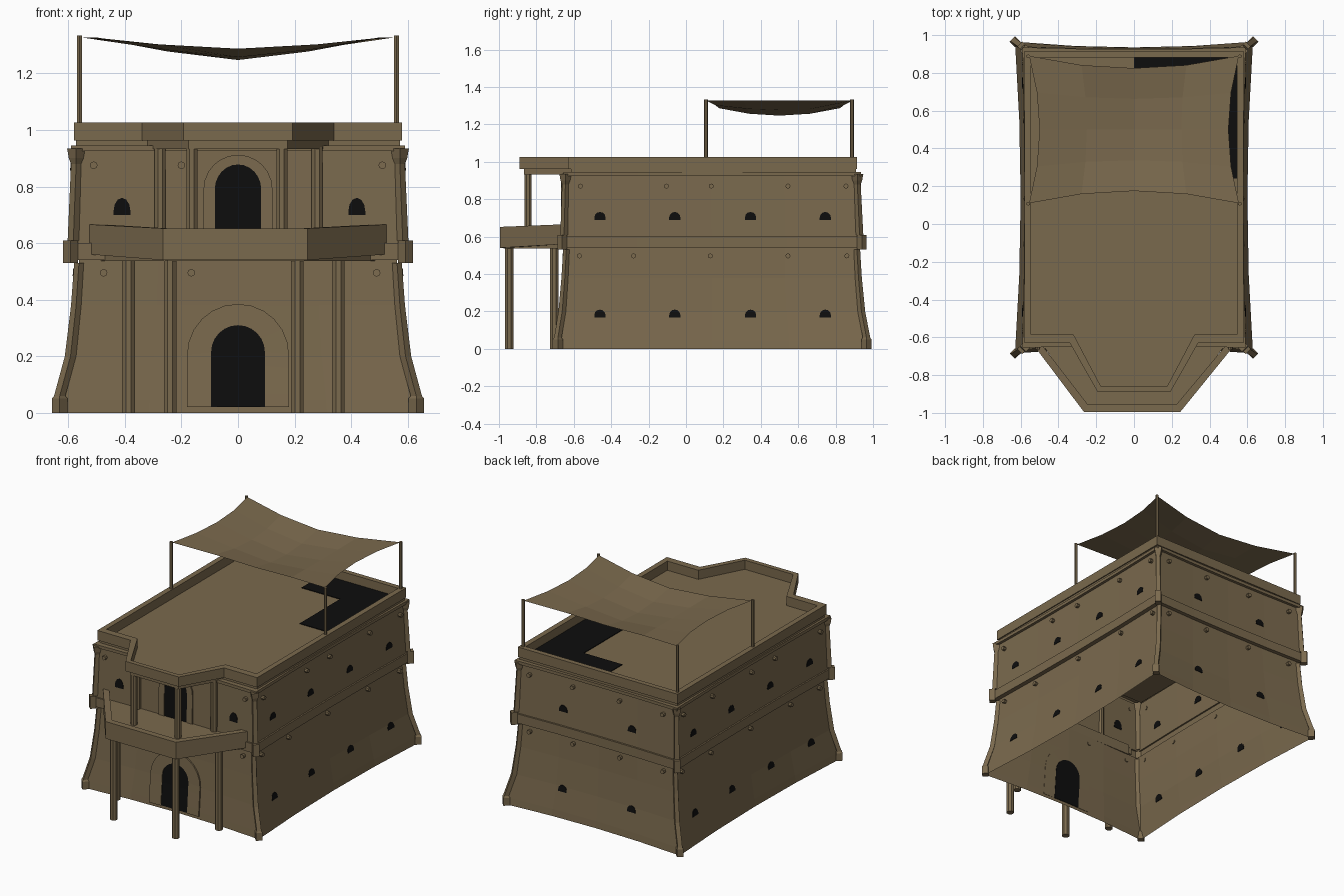
import bpy, bmesh, math

if "Cube" in bpy.data.objects:
    bpy.data.objects.remove(bpy.data.objects["Cube"])


def material(name, rgb):
    m = bpy.data.materials.new(name)
    m.diffuse_color = (*rgb, 1)
    m.use_nodes = True
    m.node_tree.nodes["Principled BSDF"].inputs["Base Color"].default_value = m.diffuse_color
    return m


TAN = material("tan plaster", (0.195, 0.142, 0.075))
BLACK = material("dark opening", (0.004, 0.004, 0.004))


def make(name, verts, faces, mat=TAN, fix=True):
    me = bpy.data.meshes.new(name)
    bm = bmesh.new()
    vs = [bm.verts.new(v) for v in verts]
    for f in faces:
        bm.faces.new([vs[i] for i in f])
    if fix:
        bmesh.ops.recalc_face_normals(bm, faces=bm.faces[:])
    bm.to_mesh(me)
    bm.free()
    ob = bpy.data.objects.new(name, me)
    me.materials.append(mat)
    bpy.context.collection.objects.link(ob)
    return ob


def loft(name, rings, mat=TAN, caps=True):
    n = len(rings[0])
    verts = [p for r in rings for p in r]
    faces = [(k * n + i, k * n + (i + 1) % n, (k + 1) * n + (i + 1) % n, (k + 1) * n + i)
             for k in range(len(rings) - 1) for i in range(n)]
    if caps:
        faces += [tuple(range(n))[::-1], tuple(range((len(rings) - 1) * n, len(rings) * n))]
    return make(name, verts, faces, mat)


def prism(name, pts, z0, z1, mat=TAN):
    return loft(name, [[(x, y, z) for x, y in pts] for z in (z0, z1)], mat)


def band(name, a, b, closed=False, mat=TAN):
    """Solid strip; a and b are paths of (low point, high point) pairs."""
    n = len(a)
    verts = [p for i in range(n) for p in (a[i][0], a[i][1], b[i][1], b[i][0])]
    faces = []
    for i in range(n if closed else n - 1):
        j = (i + 1) % n
        faces += [(4 * i + k, 4 * i + (k + 1) % 4, 4 * j + (k + 1) % 4, 4 * j + k) for k in range(4)]
    if not closed:
        faces += [(0, 1, 2, 3), tuple(4 * n - 4 + k for k in range(4))]
    return make(name, verts, faces, mat)


# Wall profile: z, half width, front y, back y, inward bow at mid wall
PROFILE = [
    (0.0, .63, -.685, .965, .03), (.045, .622, -.68, .96, .028), (.2, .592, -.662, .938, .022),
    (.38, .572, -.648, .922, .016), (.54, .562, -.64, .914, .012),
    (.54, .592, -.662, .94, .012), (.6, .592, -.662, .94, .012),
    (.6, .582, -.652, .928, .012), (.925, .572, -.645, .916, .01),
    (.925, .59, -.655, .935, .01), (.945, .59, -.655, .935, .01), (.945, .565, -.62, .9, 0)]


def bow(t):
    t = abs(t)
    return 1 - .5 * t if t < .5 else 1.5 * (1 - t)


def on_row(row, side, t, off=0):
    z, hx, y0, y1, b = row
    d = b * bow(t) - off
    ym = (y0 + y1) / 2 + t * (y1 - y0) / 2
    return {"front": (t * hx, y0 + d, z), "back": (t * hx, y1 - d, z),
            "right": (hx - d, ym, z), "left": (d - hx, ym, z)}[side]


def on_wall(side, u, z, off=0):
    """Point on the flared wall at horizontal position u and height z."""
    for a, c in zip(PROFILE, PROFILE[1:]):
        if c[0] > a[0] and a[0] <= z <= c[0]:
            f = (z - a[0]) / (c[0] - a[0])
            row = [p + (q - p) * f for p, q in zip(a, c)]
            break
    if side in ("front", "back"):
        t = u / row[1]
    else:
        t = (u - (row[2] + row[3]) / 2) / ((row[3] - row[2]) / 2)
    return on_row(row, side, t, off)


# Flared walls, open underneath
NODES = (-1, -.5, 0, .5)
rings = []
for r in PROFILE:
    rings.append([on_row(r, "front", t) for t in NODES] + [on_row(r, "right", t) for t in NODES]
                 + [on_row(r, "back", -t) for t in NODES] + [on_row(r, "left", -t) for t in NODES])
loft("walls", rings, caps=False)

# Corner posts with foot, middle block and cap
POST = [(0, 0, .028), (.05, 0, .028), (.06, 0, .02), (.2, 2, .02), (.38, 3, .018), (.53, 4, .017),
        (.53, 5, .026), (.61, 5, .026), (.61, 7, .02), (.88, 8, .018), (.9, 8, .026), (.935, 8, .032)]
for sx in (-1, 1):
    for back in (0, 1):
        rs = []
        for z, k, r in POST:
            cx, cy = PROFILE[k][1] * sx, PROFILE[k][2 + back]
            rs.append([(cx + r * c, cy + r * s, z) for c, s in ((1, 0), (0, 1), (-1, 0), (0, -1))])
        loft("corner_post", rs)

# Roof slab with projecting bay, and parapet
def outline(hx, yb, yf, bx, ex, ey):
    half = [(hx, yb), (hx, yf), (bx, yf), (ex, ey)]
    return half + [(-x, y) for x, y in reversed(half)]


prism("roof_slab", outline(.573, .908, -.615, .32, .175, -.865), .932, .966)
outer, inner = outline(.58, .915, -.63, .34, .192, -.89), outline(.545, .882, -.585, .32, .175, -.86)
tall = lambda pts, z0, z1: [((x, y, z0), (x, y, z1)) for x, y in pts]
band("parapet", tall(outer, .962, 1.026), tall(inner, .962, 1.026), closed=True)

# L-shaped stair opening in the roof
prism("stair_opening", [(0, .66), (.28, .66), (.28, .24), (.545, .24), (.545, .882), (0, .882)],
      .964, .97, BLACK)

# Balcony floor, lower fascia and rail
prism("balcony_floor", [(-.49, -.63), (-.25, -.975), (.235, -.975), (.49, -.63)], .537, .605)
rail_out = [(-.525, -.65), (-.265, -.995), (.245, -.995), (.525, -.65)]
rail_in = [(-.48, -.65), (-.245, -.955), (.225, -.955), (.48, -.65)]
tops = (.666, .652, .652, .666)
lows = (.56, .54, .54, .56)
rail = lambda pts: [((x, y, lo), (x, y, hi)) for (x, y), lo, hi in zip(pts, lows, tops)]
band("balcony_rail", rail(rail_out), rail(rail_in))


# Columns under the balcony and under the roof bay
def column(name, x, y, z0, z1, r, n=8):
    prism(name, [(x + r * math.cos((i + .5) * 2 * math.pi / n), y + r * math.sin((i + .5) * 2 * math.pi / n))
                 for i in range(n)], z0, z1)


for x, y in ((-.387, -.705), (-.24, -.945), (.21, -.945), (.355, -.705)):
    column("balcony_column", x, y, 0, .545, .024)
for x, y in ((-.275, -.65), (-.163, -.845), (.155, -.845), (.28, -.65)):
    column("bay_column", x, y, .6, .94, .021)


# Arched doors with surrounds
def arch(w, z0, zs, zt):
    half = [(-w, z0 + (zs - z0) * i / 4) for i in range(4)]
    half += [(-w * math.cos(a), zs + (zt - zs) * math.sin(a)) for a in [i * math.pi / 12 for i in range(7)]]
    return half


def wall_path(pts, lo, hi):
    return [(on_wall("front", x, z, lo), on_wall("front", x, z, hi)) for x, z in pts]


for door, trim in (((.095, .02, .215, .31), (.18, .02, .205, .385)),
                   ((.082, .605, .79, .878), (.122, .605, .79, .912))):
    d, t = arch(*door), arch(*trim)
    mirror = lambda p: [(-x, z) for x, z in p]
    d[-1], t[-1] = (0, d[-1][1]), (0, t[-1][1])
    dd = d[:-1] + [(-.004, d[-1][1])]
    band("door_opening", wall_path(dd, -.004, .005), wall_path(mirror(dd), -.004, .005), mat=BLACK)
    full = lambda p: p + mirror(p[:-1])[::-1]
    band("door_surround", wall_path(full(d), -.002, .009), wall_path(full(t), -.002, .009))


# Small half-round windows and round beam ends
def plate(name, side, pts, lo, hi, mat):
    loft(name, [[on_wall(side, u, z, o) for u, z in pts] for o in (lo, hi)], mat)


def window(side, u, z, w=.03, h=.042):
    plate("window", side, [(u - w, z), (u + w, z)] + [(u + w * math.cos(a), z + .012 + (h - .012) * math.sin(a))
          for a in [i * math.pi / 6 for i in range(7)]], -.003, .003, BLACK)


def beam_end(side, u, z, r=.0135):
    plate("beam_end", side, [(u + r * math.cos(i * math.pi / 4), z + r * math.sin(i * math.pi / 4))
          for i in range(8)], -.005, .02, TAN)


for side in ("right", "left"):
    for y in (-.46, -.06, .345, .745):
        window(side, y, .168)
        window(side, y, .69)
    for y in (-.565, -.105, .135, .545, .855):
        beam_end(side, y, .87)
    for y in (-.57, -.28, .13, .545, .86):
        beam_end(side, y, .497)
for x in (-.25, .25):
    window("back", x, .168)
    window("back", x, .69)
for x in (-.41, .42):
    window("front", x, .70, .03, .06)
for x in (-.48, -.16, .18, .49):
    beam_end("back", x, .87)
    beam_end("back", x, .497)
for x in (-.51, -.2, .51):
    beam_end("front", x, .875)
for x in (-.475, -.165, .49):
    beam_end("front", x, .495)

# Shade cloth sagging between four poles
N = 4
cloth = []
for j in range(N + 1):
    for i in range(N + 1):
        u, v = 2 * i / N - 1, 2 * j / N - 1
        cloth.append((u * (.555 - .055 * (1 - v * v)), .5 + v * (.39 - .065 * (1 - u * u)),
                      1.327 - (1 - abs(u) ** 1.4) * (.04 + .04 * (1 - v * v))))
make("shade_cloth", cloth, [(j * (N + 1) + i, j * (N + 1) + i + 1, (j + 1) * (N + 1) + i + 1, (j + 1) * (N + 1) + i)
                            for j in range(N) for i in range(N)], fix=False)
for x in (-.56, .56):
    for y in (.107, .888):
        column("shade_pole", x, y, .96, 1.333, .01, 6)
